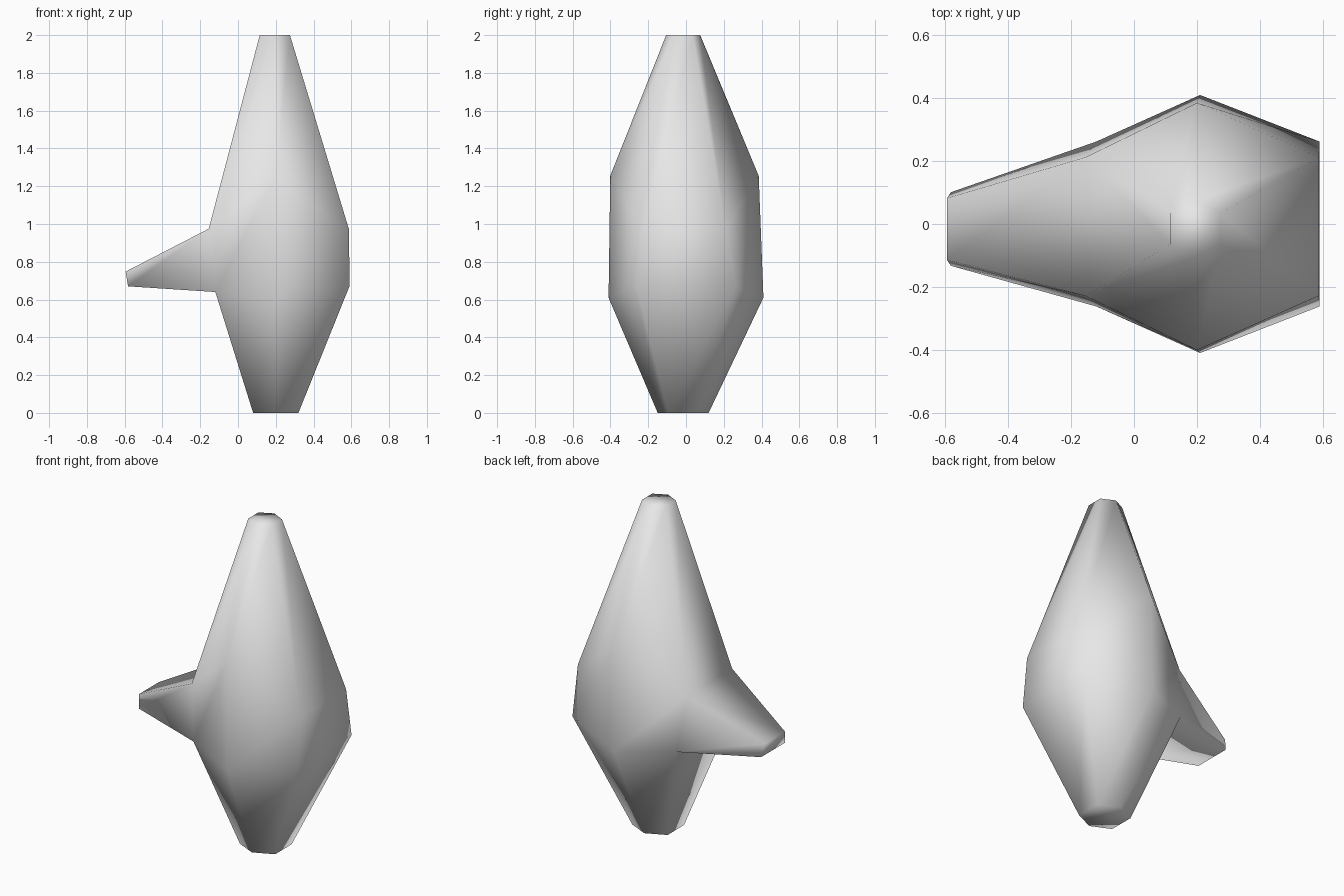
import bpy
import bmesh
from mathutils import Vector

cube = bpy.data.objects.get("Cube")
if cube:
    bpy.data.objects.remove(cube, do_unlink=True)

# Single plain grey material
grey = bpy.data.materials.new("light grey")
grey.use_nodes = True
colour = (0.8, 0.8, 0.8, 1)
grey.diffuse_color = colour
grey.node_tree.nodes["Principled BSDF"].inputs["Base Color"].default_value = colour

bm = bmesh.new()


def hex_ring(xs, zs, side_y, mid_y, shift):
    """Six-sided ring: left pair, middle pair and right pair of corners."""
    (xl, xm, xr), (zl, zm, zr) = xs, zs
    points = [(xl, -side_y, zl), (xm, -mid_y, zm), (xr, -side_y, zr),
              (xr, side_y, zr), (xm, mid_y, zm), (xl, side_y, zl)]
    return [bm.verts.new(Vector(p) + Vector((0, shift, 0))) for p in points]


# Spindle body: base, lower belly, upper belly, top
rings = [
    hex_ring((0.08, 0.2, 0.32), (0, 0, 0), 0.08, 0.135, -0.015),
    hex_ring((-0.12, 0.21, 0.59), (0.64, 0.61, 0.67), 0.262, 0.41, 0),
    hex_ring((-0.155, 0.2, 0.588), (0.975, 1.255, 0.97), 0.22, 0.393, -0.008),
    hex_ring((0.115, 0.195, 0.275), (2, 2, 2), 0.05, 0.09, -0.015),
]
bm.faces.new(list(reversed(rings[0])))
bm.faces.new(rings[-1])
spout_face = None
for level, (low, high) in enumerate(zip(rings, rings[1:])):
    for i in range(6):
        j = (i + 1) % 6
        face = bm.faces.new((low[i], low[j], high[j], high[i]))
        if level == 1 and i == 5:
            spout_face = face

# Tapered arm drawn out of the side panel of the belly
tip = bmesh.ops.extrude_discrete_faces(bm, faces=[spout_face])["faces"][0]
for v in tip.verts:
    upper = v.co.z > 0.8
    back = v.co.y > 0
    half = 0.098 if upper else 0.117
    v.co = (-0.595 if upper else -0.582,
            (half if back else -half) - 0.016,
            0.748 if upper else 0.67)

bmesh.ops.recalc_face_normals(bm, faces=bm.faces)
for f in bm.faces:
    f.smooth = True

mesh = bpy.data.meshes.new("spindle_body")
bm.to_mesh(mesh)
bm.free()
mesh.materials.append(grey)
body = bpy.data.objects.new("spindle_body_with_arm", mesh)
bpy.context.collection.objects.link(body)
